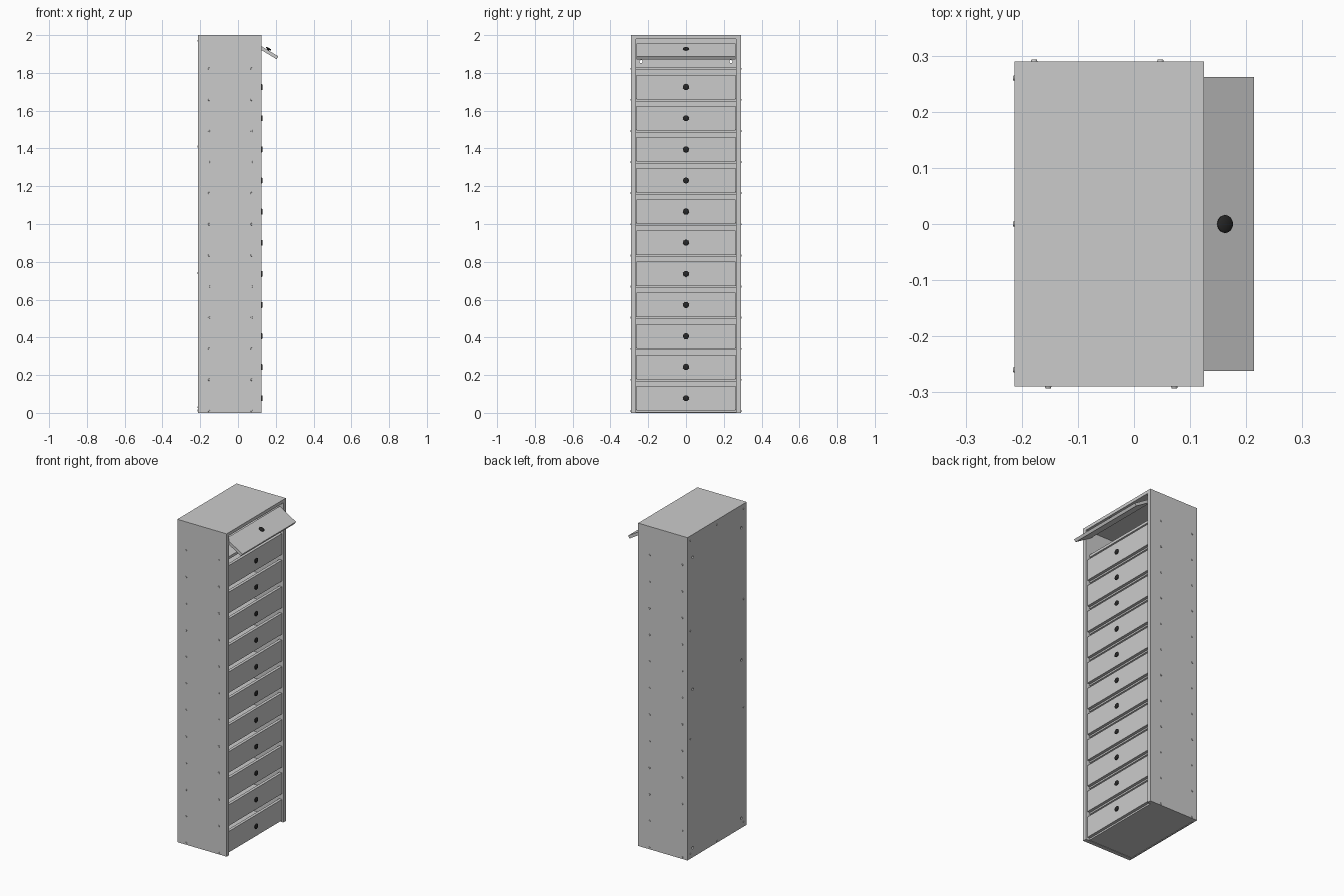
import bpy, bmesh, math
from mathutils import Matrix, Vector

if "Cube" in bpy.data.objects:
    bpy.data.objects.remove(bpy.data.objects["Cube"])

black = bpy.data.materials.new("black_knob")
black.diffuse_color = (0.02, 0.02, 0.02, 1)
black.use_nodes = True
black.node_tree.nodes["Principled BSDF"].inputs["Base Color"].default_value = black.diffuse_color


def finish(name, bm, mat=None):
    me = bpy.data.meshes.new(name)
    bmesh.ops.recalc_face_normals(bm, faces=bm.faces)
    bm.to_mesh(me)
    bm.free()
    ob = bpy.data.objects.new(name, me)
    bpy.context.collection.objects.link(ob)
    if mat:
        me.materials.append(mat)
    return ob


def box(name, x0, x1, y0, y1, z0, z1):
    bm = bmesh.new()
    m = Matrix.Translation(((x0 + x1) / 2, (y0 + y1) / 2, (z0 + z1) / 2))
    bmesh.ops.create_cube(bm, size=1, matrix=m @ Matrix.Diagonal((x1 - x0, y1 - y0, z1 - z0, 1)))
    return finish(name, bm)


def disc(name, centre, axis, r, depth):
    bm = bmesh.new()
    rot = Vector(axis).to_track_quat('Z', 'Y').to_matrix().to_4x4()
    bmesh.ops.create_cone(bm, cap_ends=True, segments=16, radius1=r, radius2=r * 0.8,
                          depth=depth, matrix=Matrix.Translation(centre) @ rot)
    return finish(name, bm)


# Turned knob, axis along +x from the door face
def knob(name, matrix):
    profile = [(0, 0), (0, 0.007), (0.004, 0.007), (0.006, 0.015), (0.009, 0.016), (0.012, 0.012), (0.0125, 0)]
    bm = bmesh.new()
    vs = [bm.verts.new((x, r, 0)) for x, r in profile]
    es = [bm.edges.new(p) for p in zip(vs, vs[1:])]
    bmesh.ops.spin(bm, geom=vs + es, cent=(0, 0, 0), axis=(1, 0, 0), angle=math.tau, steps=24)
    bmesh.ops.remove_doubles(bm, verts=bm.verts, dist=1e-5)
    ob = finish(name, bm, black)
    ob.matrix_world = matrix
    bpy.context.view_layer.objects.active = ob
    ob.select_set(True)
    bpy.ops.object.shade_smooth_by_angle(angle=math.radians(40))
    ob.select_set(False)


BACK, FRONT, W, IN = -0.213, 0.125, 0.29, 0.265
BASE, PITCH = 0.0105, 0.1647
DOOR_H, DOOR_T, DOOR_X = 0.13, 0.018, 0.118

# Carcass
box("side_left", BACK + 0.008, FRONT, -W, -IN, 0, 1.98)
box("side_right", BACK + 0.008, FRONT, IN, W, 0, 1.98)
box("top_panel", BACK + 0.008, FRONT, -W, W, 1.98, 2.0)
back = box("back_panel", BACK, BACK + 0.008, -W, W, 0, 2.0)

# Mounting holes through the back
bm = bmesh.new()
for y in (-0.238, 0.238):
    for z in (0.06, 1.04, 1.86):
        bmesh.ops.create_cone(bm, cap_ends=True, segments=16, radius1=0.008, radius2=0.008, depth=0.06,
                              matrix=Matrix.Translation((BACK, y, z)) @ Matrix.Rotation(math.pi / 2, 4, 'Y'))
cutter = finish("back_hole_cutter", bm)
cutter.hide_render = True
cutter.hide_viewport = True
mod = back.modifiers.new("holes", 'BOOLEAN')
mod.object = cutter
mod.solver = 'EXACT'

# Shelves with their side screws
for i in range(12):
    z = BASE + PITCH * i
    box(f"shelf_{i}", BACK + 0.008, DOOR_X - DOOR_T, -IN, IN, z - 0.008, z + 0.008)
    for x in (-0.153, 0.072):
        disc(f"side_screw_left_{i}", (x, -W - 0.001, z), (0, -1, 0), 0.006, 0.004)
        disc(f"side_screw_right_{i}", (x - 0.025, W + 0.001, z), (0, 1, 0), 0.006, 0.004)

# Back screws
for y in (-0.26, 0, 0.26):
    for z in ((0.012, 1.97) if y == 0 else (0.03, 0.74, 1.41, 1.97)):
        disc("back_screw", (BACK - 0.001, y, z), (-1, 0, 0), 0.005, 0.003)

# Flap doors, the top one lifted open
for i in range(12):
    m = Matrix.Translation((DOOR_X, 0, BASE + PITCH * i + 0.067))
    if i == 11:
        m = Matrix.Translation((0.158, 0, 1.921)) @ Matrix.Rotation(-math.radians(59), 4, 'Y')
    door = box(f"flap_door_{i}", -DOOR_T, 0, -0.262, 0.262, -DOOR_H / 2, DOOR_H / 2)
    door.matrix_world = m
    knob(f"door_knob_{i}", m)
